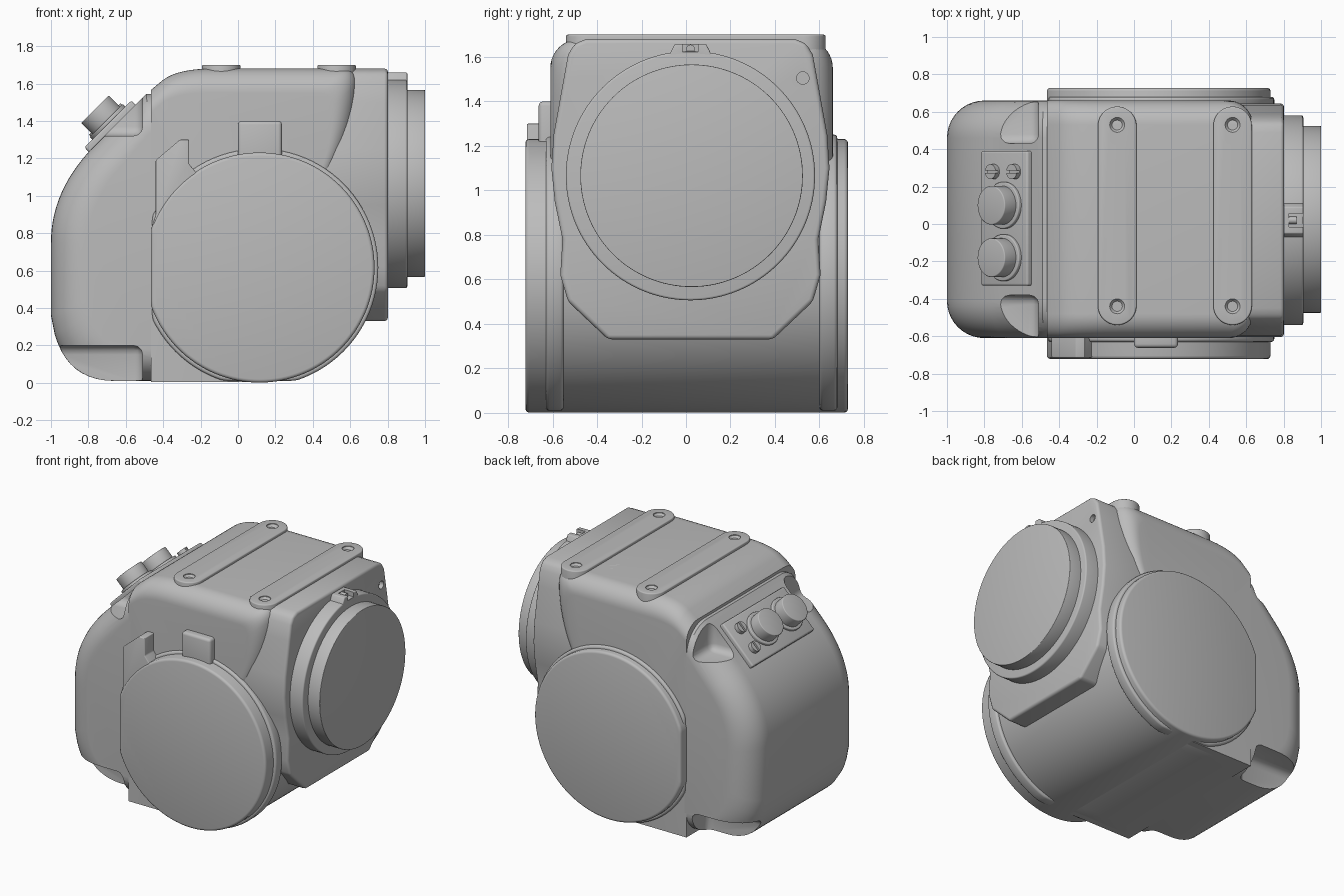
import bpy, bmesh, math
from mathutils import Matrix, Vector

if "Cube" in bpy.data.objects:
    bpy.data.objects.remove(bpy.data.objects["Cube"])

GREY = bpy.data.materials.new("plain grey")
GREY.diffuse_color = (0.5, 0.5, 0.5, 1)
GREY.use_nodes = True
GREY.node_tree.nodes["Principled BSDF"].inputs["Base Color"].default_value = GREY.diffuse_color


def finish(name, bm, bevel=0.0, segs=3, matrix=None):
    """Turn a bmesh into a smooth shaded object with rounded edges."""
    bmesh.ops.recalc_face_normals(bm, faces=bm.faces)
    if matrix:
        bm.transform(matrix)
    me = bpy.data.meshes.new(name)
    bm.to_mesh(me)
    bm.free()
    me.materials.append(GREY)
    ob = bpy.data.objects.new(name, me)
    bpy.context.collection.objects.link(ob)
    bpy.ops.object.select_all(action='DESELECT')
    bpy.context.view_layer.objects.active = ob
    ob.select_set(True)
    if bevel:
        m = ob.modifiers.new("round", 'BEVEL')
        m.width, m.segments, m.limit_method = bevel, segs, 'ANGLE'
        m.angle_limit = math.radians(30)
        bpy.ops.object.modifier_apply(modifier="round")
    bpy.ops.object.shade_smooth_by_angle(angle=math.radians(32))
    return ob


def loft(name, rings, **kw):
    bm = bmesh.new()
    loops = [[bm.verts.new(p) for p in r] for r in rings]
    n = len(loops[0])
    for a, b in zip(loops, loops[1:]):
        for i in range(n):
            bm.faces.new((a[i], a[(i + 1) % n], b[(i + 1) % n], b[i]))
    bm.faces.new(loops[0])
    bm.faces.new(loops[-1])
    return finish(name, bm, **kw)


def prism(name, pts, axis, a, b, **kw):
    """Extrude a 2D outline along an axis from a to b."""
    put = {'x': lambda u, v, w: (w, u, v), 'y': lambda u, v, w: (u, w, v),
           'z': lambda u, v, w: (u, v, w)}[axis]
    return loft(name, [[put(u, v, w) for u, v in pts] for w in (a, b)], **kw)


def circle(cu, cv, r, n=64):
    return [(cu + r * math.cos(2 * math.pi * i / n), cv + r * math.sin(2 * math.pi * i / n))
            for i in range(n)]


def rect(u0, u1, v0, v1):
    return [(u0, v0), (u1, v0), (u1, v1), (u0, v1)]


def stadium(cx, y0, y1, r, n=24):
    """Long slot outline with round ends."""
    return [(cx + r * math.cos(math.pi * i / n), y1 - r + r * math.sin(math.pi * i / n)) for i in range(n + 1)] + \
           [(cx - r * math.cos(math.pi * i / n), y0 + r - r * math.sin(math.pi * i / n)) for i in range(n + 1)]


def bezier(p0, p1, p2, n=12):
    p0, p1, p2 = Vector(p0), Vector(p1), Vector(p2)
    return [tuple((1 - t) ** 2 * p0 + 2 * t * (1 - t) * p1 + t * t * p2) for t in (i / n for i in range(n + 1))]


def pillow(name, prof, y0, y1, r, pivot, size):
    """Profile in xz run along y, its ends rounded by shrinking to a pivot."""
    rings = []
    steps = [i * math.pi / 20 for i in range(11)]
    ends = [(y0 + r * (1 - math.cos(a)), r * (1 - math.sin(a))) for a in reversed(steps)]
    ends = [(y0 + r * (1 - math.sin(a)), r * (1 - math.cos(a))) for a in reversed(steps)]
    ends += [(y0 + y1 - y, d) for y, d in reversed(ends)]
    for y, d in ends:
        rings.append([(pivot[0] + (x - pivot[0]) * (1 - d / size[0]), y,
                       pivot[1] + (z - pivot[1]) * (1 - d / size[1])) for x, z in prof])
    return loft(name, rings)


def cut(ob, cutters):
    for c in cutters:
        m = ob.modifiers.new("cut", 'BOOLEAN')
        m.operation, m.object, m.solver = 'DIFFERENCE', c, 'EXACT'
        bpy.context.view_layer.objects.active = ob
        bpy.ops.object.modifier_apply(modifier="cut")
        bpy.data.objects.remove(c)
    bpy.ops.object.select_all(action='DESELECT')
    ob.select_set(True)
    bpy.ops.object.shade_smooth_by_angle(angle=math.radians(32))


# main housing
housing = [(-0.466, 0.005), (0.1, 0.005), (0.45, 0.2), (0.5, 0.6), (0.5, 1.1)] + \
    bezier((0.5, 1.1), (0.62, 1.3), (0.635, 1.55), 8)[1:] + \
    bezier((0.635, 1.6), (0.63, 1.68), (0.56, 1.68), 6) + \
    bezier((-0.13, 1.68), (-0.32, 1.68), (-0.40, 1.62), 8) + [(-0.466, 1.565)]
pillow("main_housing", housing, -0.61, 0.66, 0.13, (-0.466, 0.0), (1.1, 1.68))

# rear cover with four corner pockets
cover = bezier((-0.98, 0.26), (-0.91, 0.01), (-0.66, 0.01), 10) + [(-0.45, 0.01), (-0.45, 1.545), (-0.49, 1.545)] + \
    bezier((-0.77, 1.265), (-1.0, 1.03), (-1.0, 0.75), 14) + [(-1.0, 0.36)]
rear = pillow("rear_cover", cover, -0.61, 0.66, 0.2, (-0.45, 0.7), (0.55, 0.8))
pockets = []
for ya, yb in ((-1.0, -0.38), (0.43, 1.0)):
    pockets.append(prism("top_pocket", rect(-1.2, -0.51, 1.32, 2.0), 'y', ya, yb, bevel=0.05))
for ya, yb in ((-1.0, -0.42), (0.47, 1.0)):
    pockets.append(prism("bottom_pocket", rect(-1.3, -0.51, -0.5, 0.2), 'y', ya, yb, bevel=0.05))
cut(rear, pockets)

# cross drum with a flat on the rear side
drum = [(max(x, -0.465), z) for x, z in circle(0.115, 0.616, 0.615, 128)]
prism("cross_drum", drum, 'y', -0.722, 0.728, bevel=0.018)

# raised fillet around the drum on both sides
for y0, y1 in ((-0.63, -0.55), (0.6, 0.68)):
    collar = [(max(x, -0.46), max(z, 0.01)) for x, z in circle(0.115, 0.616, 0.635, 96)]
    prism("drum_collar", collar, 'y', y0, y1, bevel=0.015)

# latch tabs above the drum
latch = [(-0.465, 0.6), (-0.465, 0.82), (-0.44, 0.9), (-0.44, 1.19), (-0.31, 1.3),
         (-0.262, 1.3), (-0.262, 1.17), (-0.22, 1.12), (-0.1, 0.9)]
prism("latch_tab", latch, 'y', -0.715, -0.55, bevel=0.006)
prism("stop_tab", rect(0.0, 0.235, 1.1, 1.4), 'y', -0.662, -0.55, bevel=0.02)

# front flange
flange = [(-0.35, 0.33), (-0.53, 0.5), (-0.565, 0.62), (-0.555, 0.78), (-0.59, 0.95), (-0.605, 1.1),
          (-0.595, 1.25), (-0.55, 1.5), (-0.53, 1.61), (-0.5, 1.66), (-0.45, 1.68)]
flange += [(0.04 - y, z) for y, z in reversed(flange)]
fl = prism("front_flange", flange, 'x', 0.3, 0.802, bevel=0.02)
cut(fl, [prism("flange_hole", circle(0.525, 1.505, 0.028, 24), 'x', 0.77, 0.9)])

# front ring, cap and index lug
prism("mount_ring", circle(0.02, 1.066, 0.56, 128), 'x', 0.7, 0.905, bevel=0.01)
prism("front_cap", circle(0.025, 1.066, 0.5, 128), 'x', 0.85, 1.0, bevel=0.004)
lug = [(-0.1, 1.55), (0.14, 1.55), (0.105, 1.63), (0.09, 1.658), (-0.05, 1.658), (-0.065, 1.63)]
lug_ob = prism("index_lug", lug, 'x', 0.78, 0.905, bevel=0.006)
cut(lug_ob, [prism("lug_slot", rect(-0.015, 0.055, 1.622, 1.75), 'x', 0.83, 1.0)])
prism("index_pin", circle(0.02, 1.635, 0.02, 16), 'x', 0.8, 0.87)

# top rails with countersunk holes
for x in (-0.09, 0.527):
    rail = prism("top_rail", stadium(x, -0.54, 0.628, 0.103), 'z', 1.45, 1.7, bevel=0.008)
    holes = []
    for y in (-0.44, 0.53):
        holes.append(loft("countersink", [[(u, v, w) for u, v in circle(x, y, r, 24)]
                                          for r, w in ((0.015, 1.665), (0.04, 1.695), (0.04, 1.75))]))
    cut(rail, holes)

# sloped control panel
slope = Matrix.Translation((-0.68, 0, 1.35)) @ Matrix.Rotation(-math.pi / 4, 4, 'Y')
prism("control_panel", rect(-0.165, 0.19, -0.33, 0.39), 'z', -0.05, 0.035, bevel=0.012, matrix=slope)
for y in (0.1, -0.18):
    prism("knob_base", circle(0.02, y, 0.125, 48), 'z', 0.0, 0.055, bevel=0.006, matrix=slope)
    prism("knob", circle(0.02, y, 0.104, 48), 'z', 0.0, 0.14, bevel=0.006, matrix=slope)
for x in (-0.06, 0.1):
    screw = prism("panel_screw", circle(x, 0.28, 0.04, 24), 'z', 0.0, 0.065, matrix=slope)
    cut(screw, [prism("screw_slot", rect(x - 0.1, x + 0.1, 0.273, 0.287), 'z', 0.045, 0.1, matrix=slope)])
